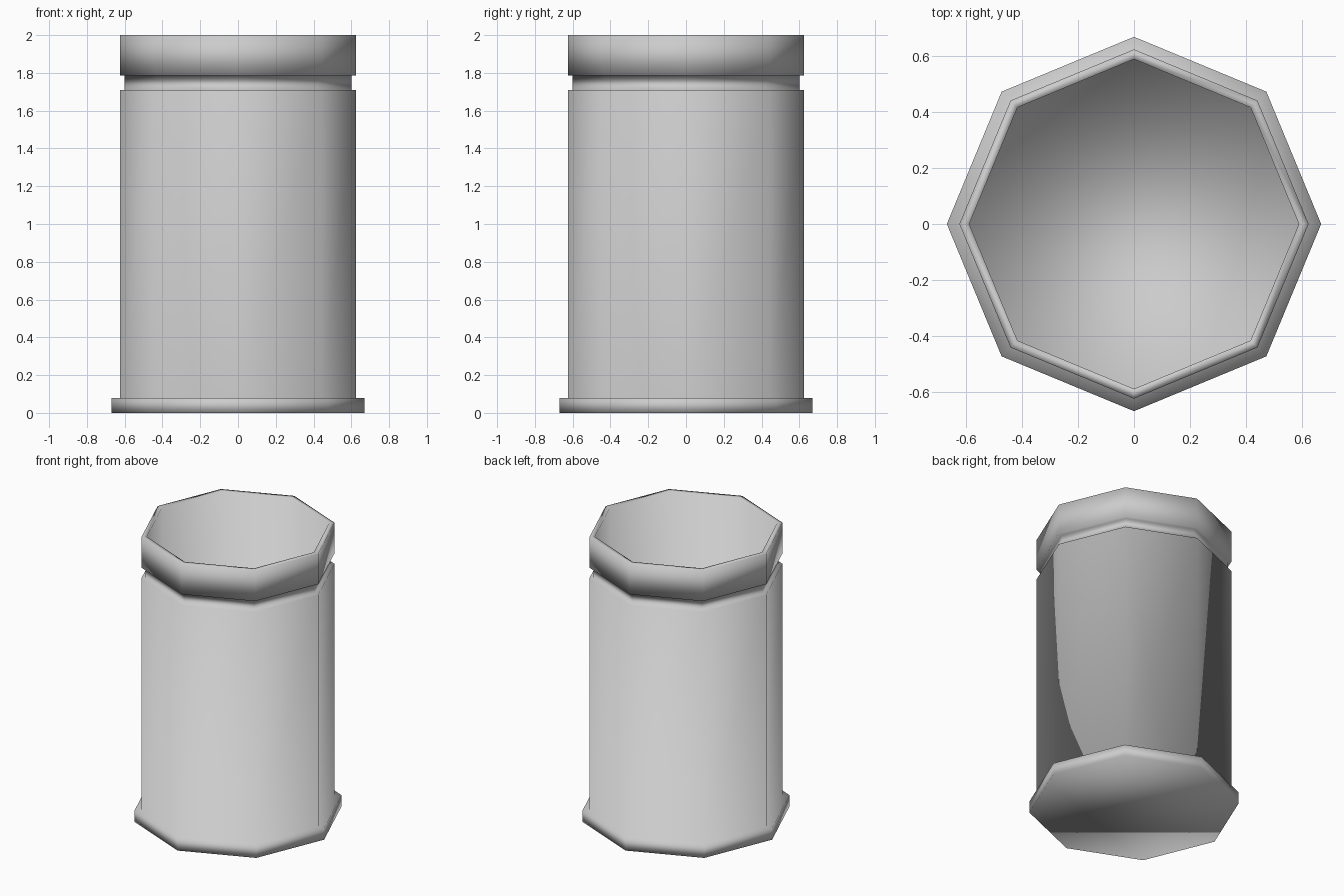
import bpy, bmesh, math

if "Cube" in bpy.data.objects:
    bpy.data.objects.remove(bpy.data.objects["Cube"])

SIDES = 8


def lathe(name, profile):
    """Revolve an (r, z) profile into an eight-sided shell, capping both ends."""
    bm = bmesh.new()
    rings = []
    for r, z in profile:
        rings.append([bm.verts.new((r * math.cos(2 * math.pi * i / SIDES),
                                    r * math.sin(2 * math.pi * i / SIDES), z))
                      for i in range(SIDES)])
    for a, b in zip(rings, rings[1:]):
        for i in range(SIDES):
            j = (i + 1) % SIDES
            bm.faces.new((a[i], a[j], b[j], b[i]))
    # end caps: underside and inside floor
    for ring in (rings[0], rings[-1]):
        bm.faces.new(ring)
    bmesh.ops.recalc_face_normals(bm, faces=bm.faces)
    for f in bm.faces:
        f.smooth = True
    mesh = bpy.data.meshes.new(name)
    bm.to_mesh(mesh)
    bm.free()
    obj = bpy.data.objects.new(name, mesh)
    bpy.context.collection.objects.link(obj)
    return obj


# open bin: foot flange, body, groove, rim, then down the inside to the floor
lathe("bin", [
    (0.67, 0.0), (0.67, 0.08),      # foot flange
    (0.625, 0.08), (0.625, 1.71),   # body
    (0.60, 1.71), (0.60, 1.785),    # groove under the rim
    (0.625, 1.785), (0.625, 2.0),   # rim
    (0.59, 2.0), (0.59, 0.08),      # inner wall down to the floor
])
